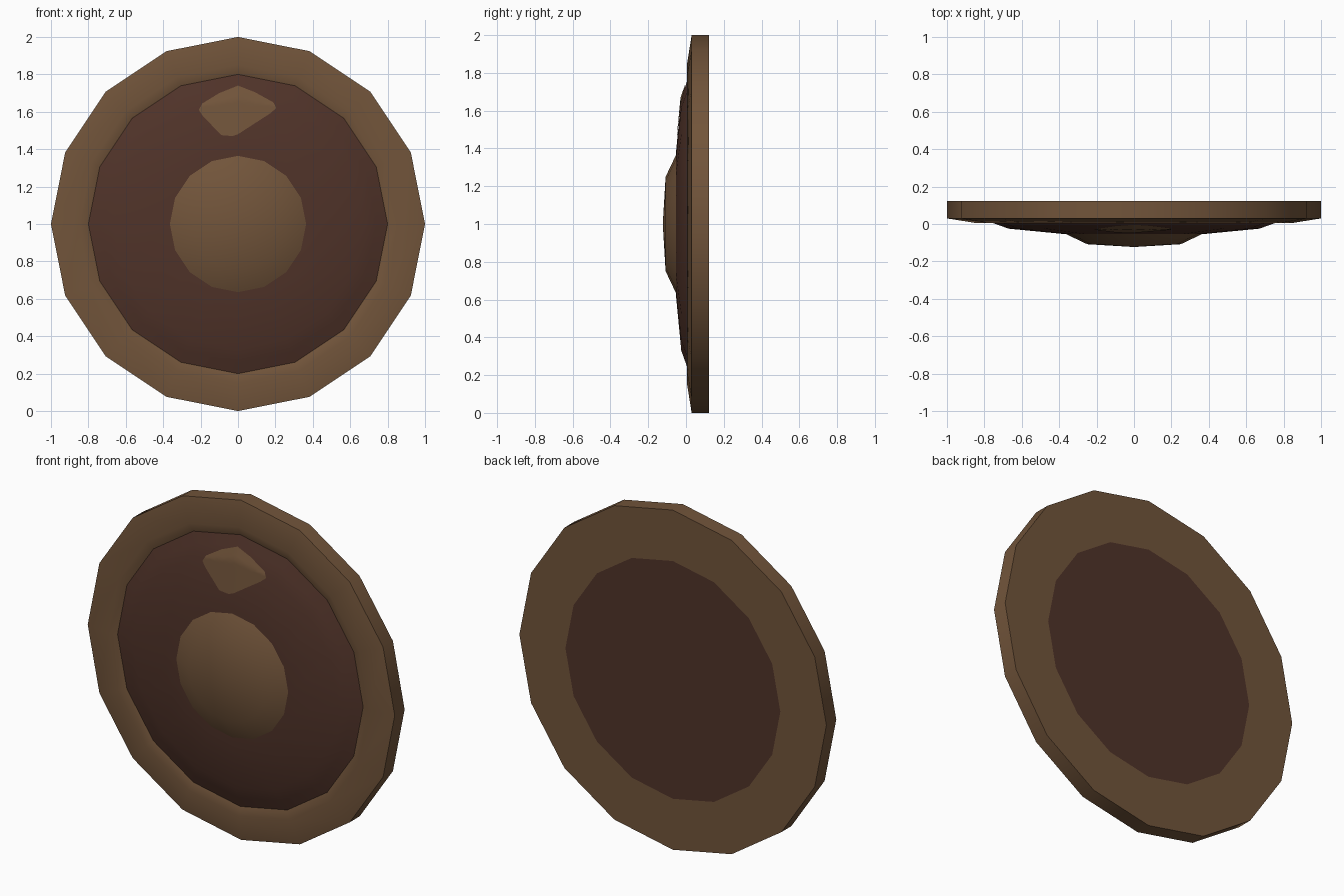
import bpy, bmesh, math

if "Cube" in bpy.data.objects:
    bpy.data.objects.remove(bpy.data.objects["Cube"])

SIDES = 16


def material(name, rgb):
    m = bpy.data.materials.new(name)
    m.diffuse_color = (*rgb, 1)
    m.use_nodes = True
    m.node_tree.nodes["Principled BSDF"].inputs["Base Color"].default_value = m.diffuse_color
    return m


wood = material("light brown", (0.168, 0.090, 0.043))
leather = material("dark brown", (0.080, 0.033, 0.022))


def finish(name, bm, mats):
    me = bpy.data.meshes.new(name)
    bm.to_mesh(me)
    bm.free()
    for m in mats:
        me.materials.append(m)
    ob = bpy.data.objects.new(name, me)
    bpy.context.collection.objects.link(ob)
    bpy.ops.object.select_all(action='DESELECT')
    ob.select_set(True)
    bpy.context.view_layer.objects.active = ob
    bpy.ops.object.shade_smooth_by_angle(angle=math.radians(35))
    return ob


def lathe(name, profile, mats, rule=None):
    """Spin (radius, y) points around the shield axis; radius 0 is a pole."""
    bm = bmesh.new()
    rings = []
    for r, y in profile:
        if r == 0:
            rings.append([bm.verts.new((0, y, 1))] * SIDES)
        else:
            angles = [2 * math.pi * i / SIDES for i in range(SIDES)]
            rings.append([bm.verts.new((r * math.sin(a), y, 1 + r * math.cos(a))) for a in angles])
    for k, (p, q) in enumerate(zip(rings, rings[1:])):
        for i in range(SIDES):
            j = (i + 1) % SIDES
            loop = list(dict.fromkeys((p[i], q[i], q[j], p[j])))
            f = bm.faces.new(loop)
            if rule:
                f.material_index = rule(k)
    return finish(name, bm, mats)


# Rim with its flat back; the middle of the back is dark
lathe("rim_and_back",
      [(0, 0.122), (0.7, 0.122), (1, 0.122), (1, 0.03), (0.85, 0.006), (0.8, 0.022)],
      [wood, leather], lambda k: 1 if k == 0 else 0)

# Shallow domed face
DOME = [(0.8, 0.022), (0.74, 0.0), (0.67, -0.025), (0.38, -0.053), (0, -0.065)]
lathe("domed_face", DOME, [leather])

# Central boss
lathe("boss", [(0.376, -0.048), (0.25, -0.108), (0, -0.123)], [wood])


def dome_y(x, z):
    """Depth of the faceted dome at a point of the front view."""
    step = 2 * math.pi / SIDES
    a = math.atan2(x, z - 1) % step - step / 2
    r = math.hypot(x, z - 1) * math.cos(a) / math.cos(step / 2)
    for (r1, y1), (r0, y0) in zip(DOME, DOME[1:]):
        if r >= r0:
            return y0 + (y1 - y0) * (r - r0) / (r1 - r0)
    return DOME[-1][1]


# Thin diamond patch draped over the upper part of the dome
outline = [(0, 1.74), (-0.10, 1.70), (-0.19, 1.645), (-0.21, 1.61), (-0.19, 1.58),
           (-0.09, 1.475), (-0.03, 1.47), (0.0, 1.48), (0.17, 1.59), (0.205, 1.62),
           (0.19, 1.65), (0.09, 1.705)]
bm = bmesh.new()
mid = bm.verts.new((0, 0, 1.61))
ring = [bm.verts.new((x, 0, z)) for x, z in outline]
for a, b in zip(ring, ring[1:] + ring[:1]):
    bm.faces.new((mid, a, b))
bmesh.ops.subdivide_edges(bm, edges=bm.edges[:], cuts=5, use_grid_fill=True)
for v in bm.verts:
    v.co.y = dome_y(v.co.x, v.co.z) - 0.004
finish("diamond_patch", bm, [wood])
